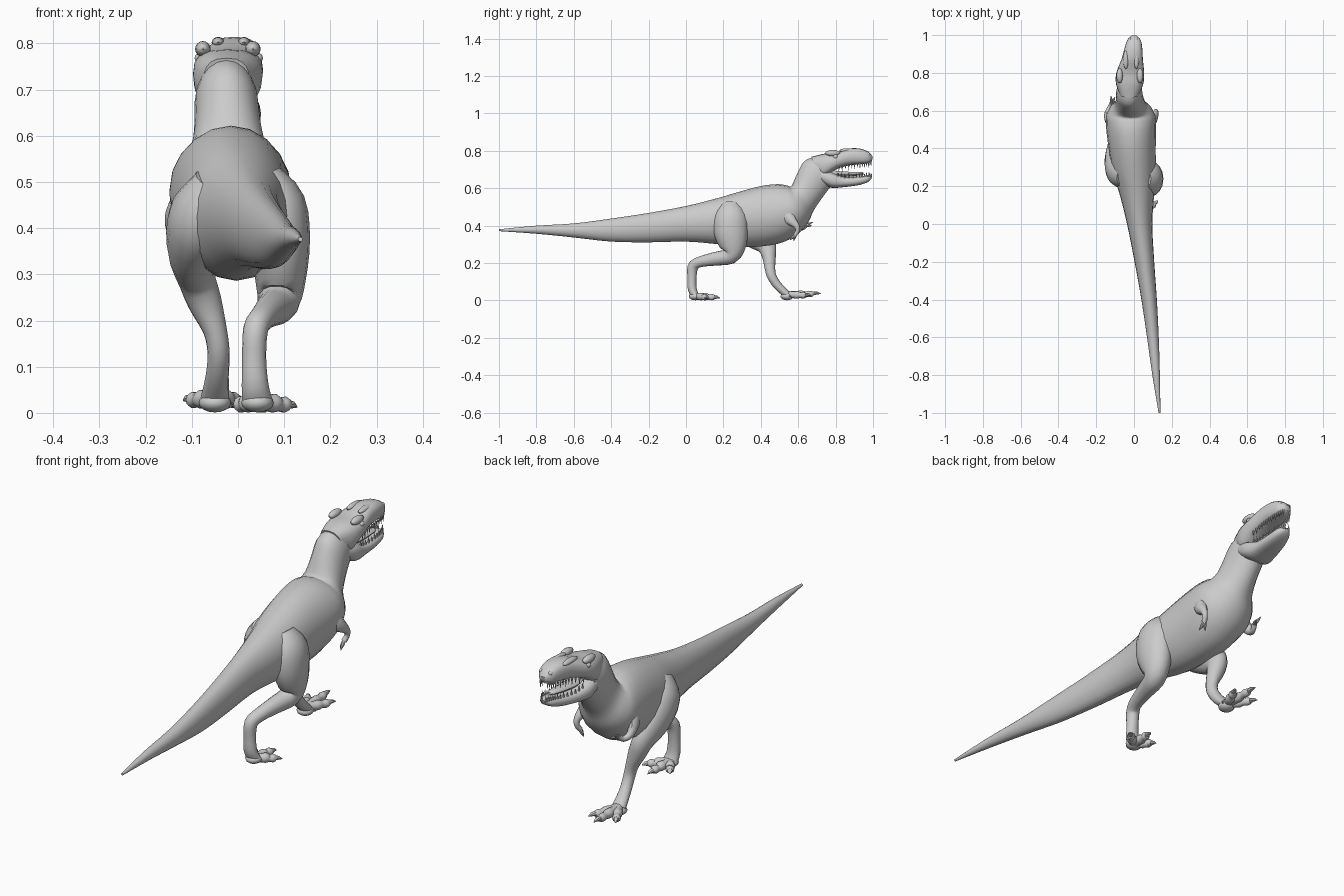
import bpy, bmesh, math
from mathutils import Vector, Matrix


def smooth_rows(rows, n):
    """Catmull-Rom interpolation of rows of numbers."""
    out = []
    for i in range(len(rows) - 1):
        p0, p1 = rows[max(i - 1, 0)], rows[i]
        p2, p3 = rows[i + 1], rows[min(i + 2, len(rows) - 1)]
        for k in range(n):
            t = k / n
            out.append([0.5 * (2 * b + (c - a) * t + (2 * a - 5 * b + 4 * c - d) * t * t
                               + (3 * b - a - 3 * c + d) * t ** 3)
                        for a, b, c, d in zip(p0, p1, p2, p3)])
    return out + [list(rows[-1])]


def finish(name, bm, angle=40):
    bmesh.ops.recalc_face_normals(bm, faces=bm.faces)
    me = bpy.data.meshes.new(name)
    bm.to_mesh(me)
    bm.free()
    ob = bpy.data.objects.new(name, me)
    bpy.context.collection.objects.link(ob)
    bpy.ops.object.select_all(action='DESELECT')
    ob.select_set(True)
    bpy.context.view_layer.objects.active = ob
    bpy.ops.object.shade_smooth_by_angle(angle=math.radians(angle))
    return ob


def loft(bm, rings, seg, power=1.0):
    """Skin elliptical rings given as (centre, half axis u, half axis v)."""
    loops = []
    for c, u, v in rings:
        loop = []
        for k in range(seg):
            a = 2 * math.pi * k / seg
            x = math.copysign(abs(math.cos(a)) ** power, math.cos(a))
            y = math.copysign(abs(math.sin(a)) ** power, math.sin(a))
            loop.append(bm.verts.new(c + u * x + v * y))
        loops.append(loop)
    for a, b in zip(loops, loops[1:]):
        for k in range(seg):
            bm.faces.new((a[k], a[(k + 1) % seg], b[(k + 1) % seg], b[k]))
    bm.faces.new(loops[0])
    bm.faces.new(loops[-1])


def profile(name, rows, n=3, seg=20, power=1.0):
    """Rows: x centre, half width, top y, top z, bottom y, bottom z."""
    rings = []
    for x, w, ty, tz, by, bz in smooth_rows(rows, n):
        top, bot = Vector((x, ty, tz)), Vector((x, by, bz))
        rings.append(((top + bot) / 2, Vector((w, 0, 0)), (top - bot) / 2))
    bm = bmesh.new()
    loft(bm, rings, seg, power)
    return finish(name, bm)


def limb(bm, rows, n=3, seg=14):
    """Rows: x, y, z, half width, half depth along a path."""
    rows = smooth_rows(rows, n)
    pts = [Vector(r[:3]) for r in rows]
    rings = []
    for i, r in enumerate(rows):
        t = (pts[min(i + 1, len(pts) - 1)] - pts[max(i - 1, 0)]).normalized()
        u = (Vector((1, 0, 0)) - t * t.x).normalized()
        rings.append((pts[i], u * r[3], t.cross(u) * r[4]))
    loft(bm, rings, seg)


def ball(bm, loc, size):
    bmesh.ops.create_uvsphere(bm, u_segments=12, v_segments=8, radius=1,
                              matrix=Matrix.Translation(loc) @ Matrix.Diagonal((*size, 1)))


# Tail, torso and neck in one skin
profile("body", [
    (.135, .005, -1.0, .381, -1.0, .371),
    (.117, .02, -.8, .40, -.8, .357),
    (.10, .031, -.6, .412, -.6, .337),
    (.08, .041, -.4, .438, -.4, .315),
    (.055, .052, -.2, .468, -.2, .311),
    (.03, .067, 0, .505, 0, .315),
    (.015, .092, .16, .545, .16, .302),
    (0, .115, .28, .58, .28, .287),
    (-.01, .125, .40, .612, .41, .29),
    (-.015, .132, .49, .622, .52, .312),
    (-.017, .13, .54, .615, .605, .36),
    (-.018, .112, .56, .61, .655, .42),
    (-.02, .085, .575, .635, .682, .48),
    (-.022, .073, .60, .69, .722, .54),
    (-.025, .069, .635, .747, .765, .598),
    (-.025, .06, .70, .772, .79, .625)])

# Head
skull = [(-.025, .05, .67, .768, .70, .66), (-.023, .072, .74, .785, .74, .66),
         (-.02, .074, .80, .79, .80, .70), (-.01, .057, .87, .812, .87, .722),
         (-.003, .047, .93, .812, .93, .728), (0, .035, .975, .795, .975, .735),
         (0, .013, .998, .77, .995, .747)]
jaw = [(-.022, .062, .71, .70, .72, .635), (-.02, .07, .77, .69, .775, .603),
       (-.015, .057, .84, .663, .84, .606), (-.005, .045, .92, .663, .92, .616),
       (0, .032, .97, .668, .97, .632), (0, .012, .993, .662, .99, .648)]
profile("skull", skull, power=.75)
profile("lower_jaw", jaw, power=.75)

# Tongue
profile("tongue", [(-.018, .03, .76, .70, .76, .66), (-.012, .028, .84, .69, .84, .66),
                   (-.003, .02, .93, .688, .93, .668), (0, .006, .95, .682, .95, .672)], seg=10)

# Brow ridges, eyes and nostril bumps
bm = bmesh.new()
for s in (-1, 1):
    ball(bm, (-.022 + s * .054, .785, .788), (.017, .04, .017))
    ball(bm, (-.015 + s * .028, .87, .802), (.014, .05, .012))
    ball(bm, (s * .022, .972, .782), (.01, .014, .01))
finish("head_ridges", bm)
bm = bmesh.new()
for s in (-1, 1):
    ball(bm, (-.02 + s * .062, .80, .768), (.012, .014, .012))
finish("eyes", bm)


# Teeth along both jaws
def teeth(name, rows, top, down, length):
    bm = bmesh.new()
    dense = [r for r in smooth_rows(rows, 8) if .81 < r[2] < .992]
    for i, r in enumerate(dense[::2]):
        for s in (-1, 1):
            size = length * (1 if i % 2 else .75)
            z = r[3] - .006 if top else r[5] + .006
            p = Vector((r[0] + s * r[1] * .75, r[2], z + down * size / 2))
            bmesh.ops.create_cone(bm, cap_ends=True, segments=6, radius1=.0045, radius2=0, depth=size,
                                  matrix=Matrix.Translation(p) @ Matrix.Rotation(math.pi if down < 0 else 0, 4, 'X'))
    finish(name, bm)


teeth("upper_teeth", skull, False, -1, .034)
teeth("lower_teeth", jaw, True, 1, .03)


# Legs
def leg(name, rows, toes, spur):
    bm = bmesh.new()
    limb(bm, rows, seg=16)
    finish(name, bm)
    base = Vector(rows[-1][:3])
    bm = bmesh.new()
    ball(bm, (base.x, base.y, .022), (.035, .035, .021))
    for tip in toes:
        tip = Vector(tip)
        row = []
        for t, r in ((0, .02), (.25, .018), (.42, .021), (.55, .015), (.68, .018), (.78, .012)):
            p = base.lerp(tip, t)
            row.append((p.x, p.y, max(p.z, r), r, r))
        limb(bm, row, 2, 10)
        # claw
        a = base.lerp(tip, .74)
        limb(bm, [(a.x, a.y, a.z + .003, .011, .011),
                  (*(base.lerp(tip, .88) + Vector((0, 0, .004))), .009, .008), (*tip, .001, .001)], 2, 8)
    limb(bm, [(base.x, base.y - .01, .035, .011, .011), (*spur, .002, .002)], 2, 8)
    finish(name.replace("leg", "foot"), bm)


leg("right_leg", [
    (.05, .24, .51, .045, .055), (.078, .24, .45, .068, .088), (.09, .24, .37, .066, .092),
    (.092, .25, .29, .055, .072), (.087, .235, .238, .045, .045), (.07, .15, .222, .034, .036),
    (.052, .07, .205, .028, .028), (.038, .037, .18, .027, .029), (.035, .032, .12, .026, .024),
    (.037, .034, .06, .029, .024), (.042, .05, .024, .033, .02)],
    [(-.012, .13, .012), (.06, .182, .012), (.128, .125, .012)], (.005, .075, .02))
leg("left_leg", [
    (-.05, .25, .50, .045, .055), (-.08, .28, .43, .068, .088), (-.1, .35, .365, .055, .078),
    (-.092, .425, .30, .042, .056), (-.072, .443, .24, .037, .038), (-.05, .448, .18, .026, .029),
    (-.042, .458, .13, .024, .025), (-.045, .49, .08, .025, .023), (-.05, .54, .032, .031, .02)],
    [(-.118, .66, .026), (-.055, .722, .036), (.008, .67, .026)], (-.012, .56, .02))


# Small arms with two clawed fingers
def arm(name, rows, fingers):
    bm = bmesh.new()
    limb(bm, rows, 3, 10)
    x, y, z = rows[-1][:3]
    for f in fingers:
        mid = Vector((x, y, z)).lerp(Vector(f), .5)
        limb(bm, [(x, y, z, .008, .008), (*mid, .007, .007), (*f, .001, .001)], 2, 8)
    finish(name, bm)


arm("right_arm", [(.085, .54, .46, .03, .04), (.103, .56, .43, .024, .03), (.115, .59, .40, .015, .017),
                  (.115, .597, .375, .011, .012), (.108, .585, .352, .012, .011)],
    [(.112, .555, .322), (.095, .575, .318)])
arm("left_arm", [(-.115, .54, .46, .03, .04), (-.138, .56, .43, .02, .028), (-.14, .59, .395, .015, .017),
                 (-.128, .62, .385, .011, .012), (-.118, .64, .40, .012, .011)],
    [(-.122, .678, .42), (-.1, .672, .40)])
